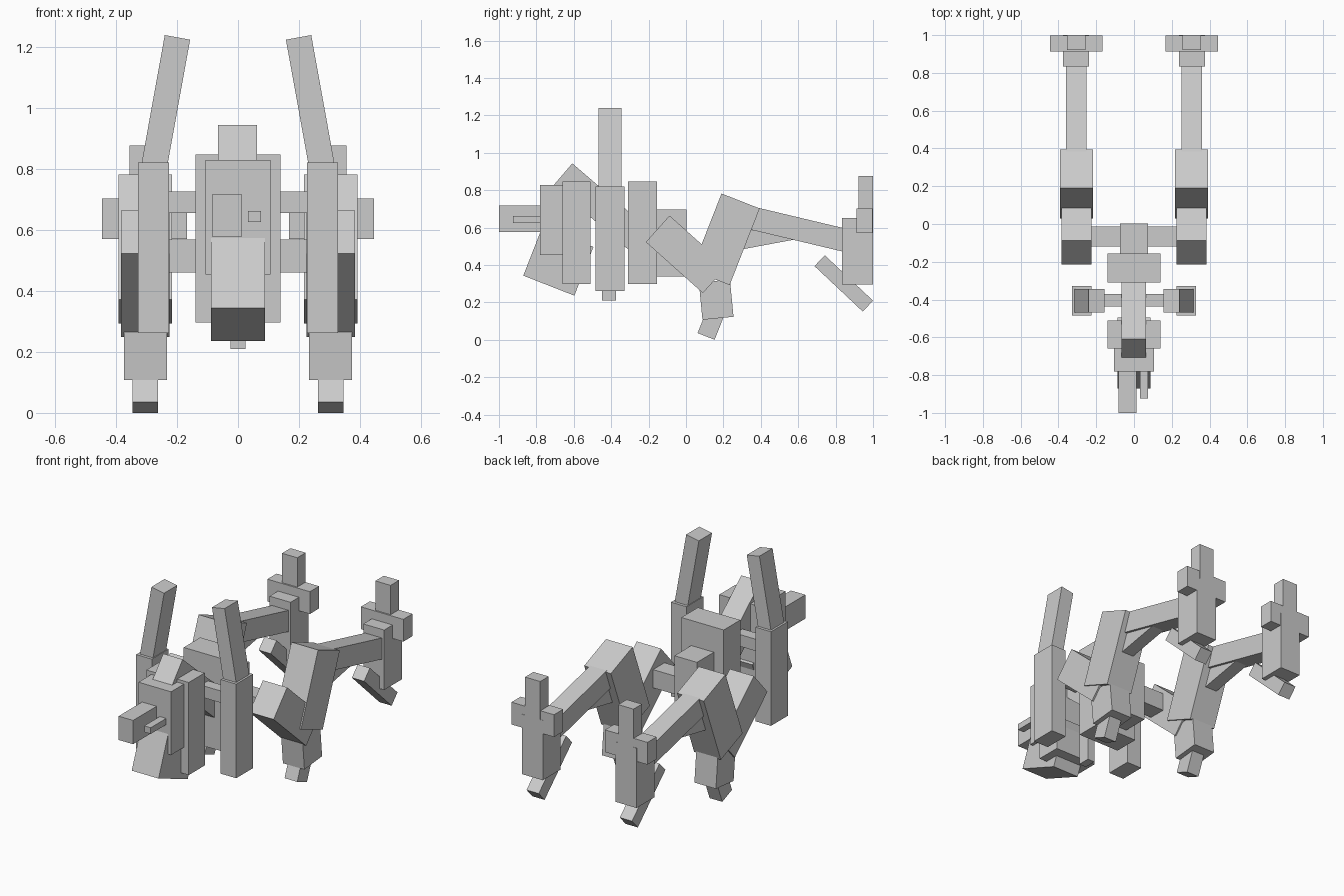
import bpy
from mathutils import Vector

cube = bpy.data.objects.get("Cube")
if cube:
    bpy.data.objects.remove(cube, do_unlink=True)

GREY = (0.6, 0.6, 0.6, 1.0)
grey = bpy.data.materials.new("light_grey")
grey.use_nodes = True
grey.diffuse_color = GREY
grey.node_tree.nodes["Principled BSDF"].inputs["Base Color"].default_value = GREY


def prism(name, start, end, thick, lo, hi, mirror=False, upright="x"):
    """Block with one edge start->end, thickened to its right, spanning lo..hi along the third axis."""
    a, b = Vector(start), Vector(end)
    d = (b - a).normalized()
    off = Vector((d.y, -d.x)) * thick
    ring = [a, b, b + off, a + off]
    if upright == "x":      # section drawn in the side plane
        verts = [(w, p.x, p.y) for w in (lo, hi) for p in ring]
    else:                   # section drawn in the front plane
        verts = [(p.x, w, p.y) for w in (lo, hi) for p in ring]
    faces = [(0, 1, 2, 3), (7, 6, 5, 4)]
    faces += [(i, i + 4, (i + 1) % 4 + 4, (i + 1) % 4) for i in range(4)]
    if upright == "x":
        faces = [f[::-1] for f in faces]
    mesh = bpy.data.meshes.new(name)
    mesh.from_pydata(verts, [], faces)
    mesh.materials.append(grey)
    mesh.update()
    obj = bpy.data.objects.new(name, mesh)
    bpy.context.collection.objects.link(obj)
    if mirror:
        obj.modifiers.new("both_sides", "MIRROR")
    return obj


def box(name, x, y, z, mirror=False):
    """Upright block from its x, y and z ranges."""
    return prism(name, (y[0], z[1]), (y[1], z[1]), z[1] - z[0], x[0], x[1], mirror)


# Head
box("head", (-.107, .107), (-.78, -.6), (.453, .828))
box("snout", (-.083, .012), (-1, -.7), (.576, .717))
box("small_barrel", (.033, .075), (-.925, -.7), (.625, .662))
prism("jaw", (-.597, .236), (-.87, .343), .28, -.088, .088)

# Body
box("neck_block", (-.139, .139), (-.66, -.51), (.297, .846))
box("chest_block", (-.139, .139), (-.31, -.155), (.297, .846))
box("rear_block", (-.074, .074), (-.16, .003), (.337, .697))
prism("spine", (-.608, .943), (-.205, .598), .155, -.065, .063)
box("belly_post", (-.024, .024), (-.45, -.375), (.21, .62))

# Front posts with slanted horns
box("shoulder_bar", (-.24, .24), (-.437, -.37), (.655, .725))
box("front_post", (.226, .328), (-.485, -.328), (.262, .82), True)
prism("horn", (.157, 1.223), (.24, 1.238), .47, -.468, -.345, True, upright="y")

# Hind legs
box("hip_bar", (-.24, .24), (-.12, -.013), (.46, .568))
prism("thigh", (-.088, .664), (.217, .391), .19, .225, .384, True)
prism("shin", (.19, .782), (.394, .702), .44, .217, .392, True)
prism("ankle", (.254, .123), (.088, .107), .2, .233, .374, True)
prism("foot", (.153, 0), (.062, .036), .17, .262, .345, True)

# Rear booms and their end pieces
prism("boom", (.313, .723), (.876, .589), .123, .251, .361, True)
prism("boom_brace", (.608, .541), (.206, .466), .09, .266, .346, True)
box("boom_end", (.239, .376), (.833, 1), (.295, .65), True)
box("end_pin", (.256, .356), (.921, 1), (.5, .876), True)
box("end_cross", (.167, .446), (.912, .998), (.57, .702), True)
prism("end_claw", (.742, .452), (1.0, .209), .08, .266, .346, True)
